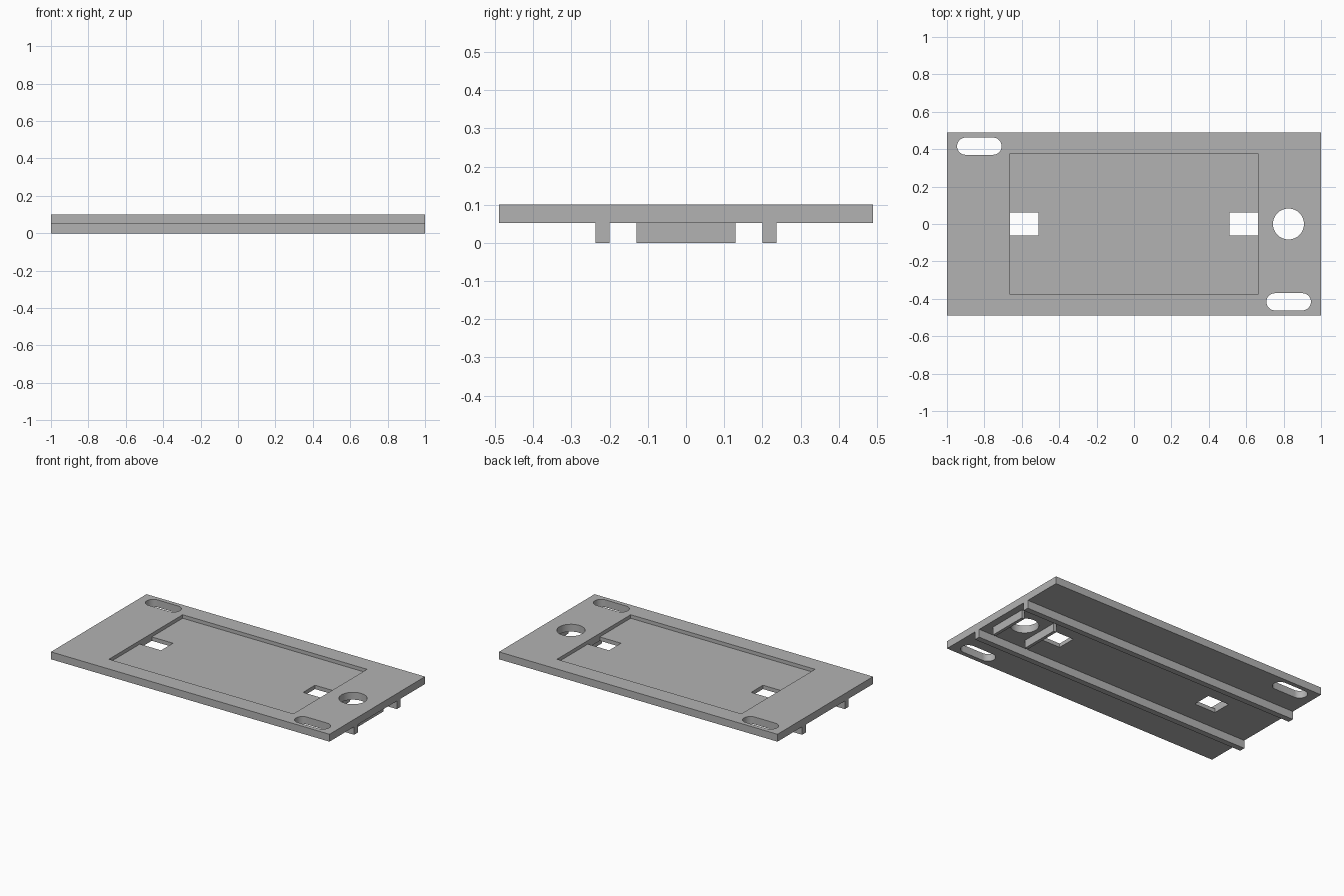
import bpy
import bmesh
from math import pi, cos, sin

default = bpy.data.objects.get("Cube")
if default:
    bpy.data.objects.remove(default, do_unlink=True)

UNDERSIDE, TOP, FLOOR = 0.052, 0.1, 0.077

grey = bpy.data.materials.new("plain grey")
grey.use_nodes = True
grey.diffuse_color = (0.45, 0.45, 0.45, 1)
grey.node_tree.nodes["Principled BSDF"].inputs["Base Color"].default_value = grey.diffuse_color


def prism(name, outline, z0, z1):
    """Extrude a flat outline upward from z0 to z1."""
    bm = bmesh.new()
    face = bm.faces.new([bm.verts.new((x, y, z0)) for x, y in outline])
    grown = bmesh.ops.extrude_face_region(bm, geom=[face])
    top = [v for v in grown["geom"] if isinstance(v, bmesh.types.BMVert)]
    bmesh.ops.translate(bm, verts=top, vec=(0, 0, z1 - z0))
    bmesh.ops.recalc_face_normals(bm, faces=bm.faces)
    mesh = bpy.data.meshes.new(name)
    bm.to_mesh(mesh)
    bm.free()
    mesh.materials.append(grey)
    obj = bpy.data.objects.new(name, mesh)
    bpy.context.collection.objects.link(obj)
    return obj


def rect(x0, x1, y0, y1):
    return [(x0, y0), (x1, y0), (x1, y1), (x0, y1)]


def rounded(cx, cy, radius, half_straight=0.0, steps=24):
    """Circle, or a slot along x when half_straight is above zero."""
    points = []
    for side in (1, -1):
        for i in range(steps + (1 if half_straight else 0)):
            a = -side * pi / 2 + pi * i / steps if side > 0 else pi / 2 + pi * i / steps
            points.append((cx + side * half_straight + radius * cos(a), cy + radius * sin(a)))
    return points


def cut(target, name, outline, z0, z1):
    cutter = prism(name, outline, z0, z1)
    cutter.hide_render = True
    mod = target.modifiers.new(name, 'BOOLEAN')
    mod.operation = 'DIFFERENCE'
    mod.solver = 'EXACT'
    mod.object = cutter
    bpy.context.view_layer.objects.active = target
    bpy.ops.object.modifier_apply(modifier=mod.name)
    bpy.data.objects.remove(cutter, do_unlink=True)


# Plate with its shallow recess
plate = prism("plate", rect(-1, 1, -0.49, 0.49), UNDERSIDE, TOP)
cut(plate, "recess", rect(-0.662, 0.662, -0.378, 0.378), FLOOR, 0.2)

# Through holes: two rectangular windows, two diagonal slots, one round hole
for side in (-1, 1):
    xs = sorted((side * 0.51, side * 0.662))
    cut(plate, "window", rect(*xs, -0.061, 0.061), -0.1, 0.2)
    cut(plate, "slot", rounded(side * 0.827, -side * 0.416, 0.046, 0.073), -0.1, 0.2)
cut(plate, "round_hole", rounded(0.826, 0, 0.083), -0.1, 0.2)

# Long rails under the plate
for side, label in ((-1, "right"), (1, "left")):
    ys = sorted((side * 0.2, side * 0.237))
    prism("rail_" + label, rect(-1, 1, *ys), 0, UNDERSIDE)

# Thin cross ribs either side of the round hole
for label, x in (("inner", 0.705), ("outer", 0.945)):
    prism("rib_" + label, rect(x - 0.01, x + 0.01, -0.13, 0.13), 0, UNDERSIDE)

bpy.ops.object.select_all(action='DESELECT')
plate.select_set(True)
bpy.context.view_layer.objects.active = plate
bpy.ops.object.shade_smooth_by_angle()
